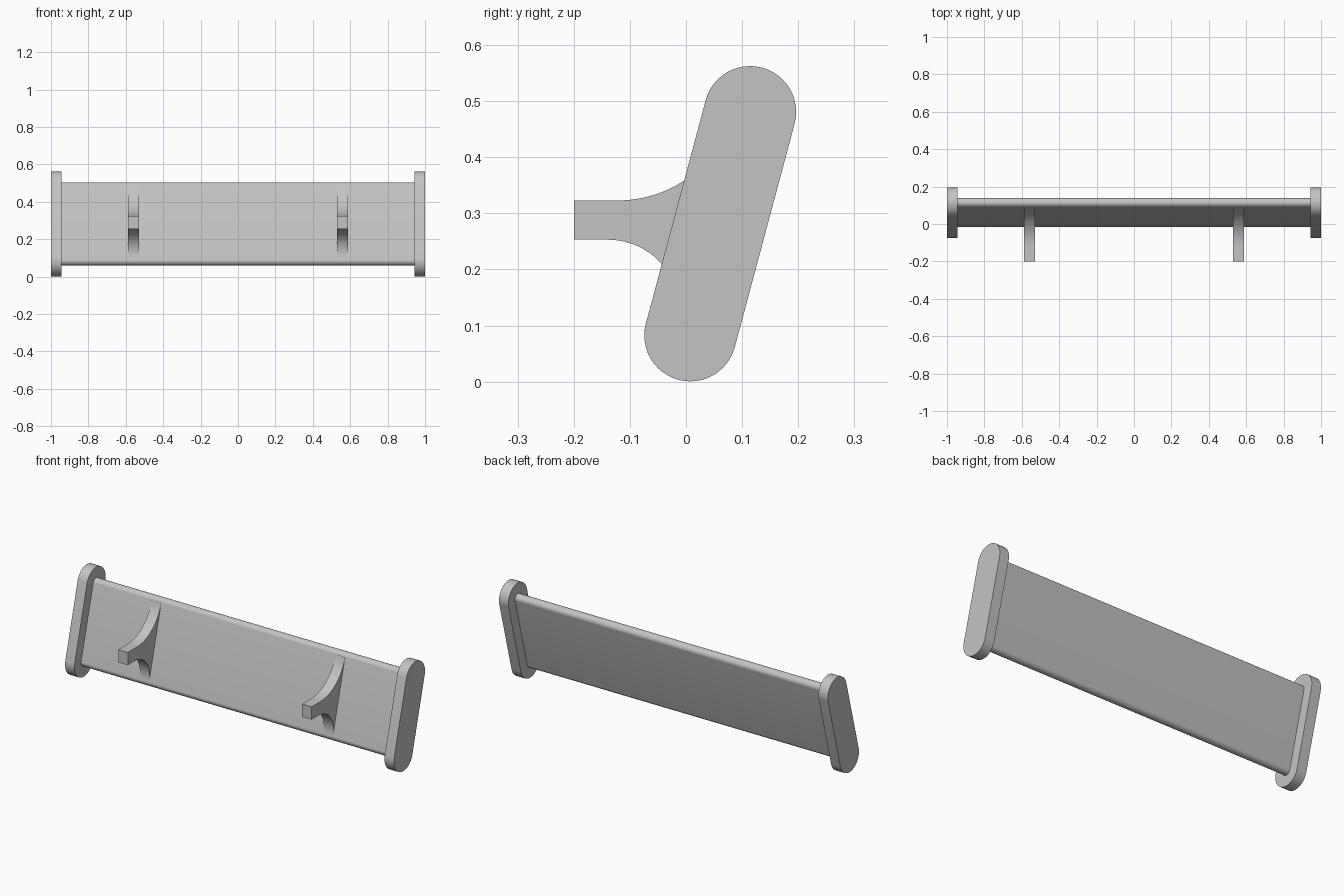
import bpy
import bmesh
from math import sin, cos, pi, radians
from mathutils import Vector

cube = bpy.data.objects.get("Cube")
if cube:
    bpy.data.objects.remove(cube, do_unlink=True)

grey = bpy.data.materials.new("light grey")
grey.use_nodes = True
grey.diffuse_color = (0.55, 0.55, 0.55, 1)
grey.node_tree.nodes["Principled BSDF"].inputs["Base Color"].default_value = grey.diffuse_color

TILT = radians(15)
UP = Vector((sin(TILT), cos(TILT)))      # long axis of the slanted section, in (y, z)
MIDDLE = Vector((0.061, 0.2815))


def arc(centre, radius, start, end, steps=24):
    """Points on a circle in the (y, z) plane."""
    return [(centre[0] + radius * cos(start + (end - start) * i / steps),
             centre[1] + radius * sin(start + (end - start) * i / steps))
            for i in range(steps + 1)]


def capsule(half_length, radius):
    """Slanted bar outline with round ends."""
    return (arc(MIDDLE + UP * half_length, radius, -TILT, pi - TILT)
            + arc(MIDDLE - UP * half_length, radius, pi - TILT, 2 * pi - TILT))


def extrude_x(name, outline, x0, x1):
    """Extrude a (y, z) outline along x."""
    bm = bmesh.new()
    face = bm.faces.new([bm.verts.new((x0, y, z)) for y, z in outline])
    out = bmesh.ops.extrude_face_region(bm, geom=[face])
    moved = [v for v in out["geom"] if isinstance(v, bmesh.types.BMVert)]
    bmesh.ops.translate(bm, verts=moved, vec=(x1 - x0, 0, 0))
    bmesh.ops.recalc_face_normals(bm, faces=bm.faces)
    mesh = bpy.data.meshes.new(name)
    bm.to_mesh(mesh)
    bm.free()
    mesh.materials.append(grey)
    obj = bpy.data.objects.new(name, mesh)
    bpy.context.collection.objects.link(obj)
    bpy.ops.object.select_all(action="DESELECT")
    obj.select_set(True)
    bpy.context.view_layer.objects.active = obj
    bpy.ops.object.shade_smooth_by_angle(angle=radians(30))
    return obj


# Slanted board
extrude_x("board", capsule(0.204, 0.025), -0.95, 0.95)

# Bracket outline: square stub flaring into the board with two fillets
upper_r, lower_r = 0.218, 0.128
bracket = [(-0.2, 0.253), (-0.2, 0.323)]
bracket += arc((-0.122, 0.323 + upper_r), upper_r, -pi / 2, -TILT)
bracket += [tuple(MIDDLE + UP * 0.204), tuple(MIDDLE - UP * 0.19)]
bracket += arc((-0.139, 0.253 - lower_r), lower_r, -TILT, pi / 2)

# End plates and brackets on both sides
for side, s in (("left", 1), ("right", -1)):
    extrude_x(side + "_end_plate", capsule(0.206, 0.082), s * 0.943, s * 1.0)
    extrude_x(side + "_bracket", bracket, s * 0.53, s * 0.588)
